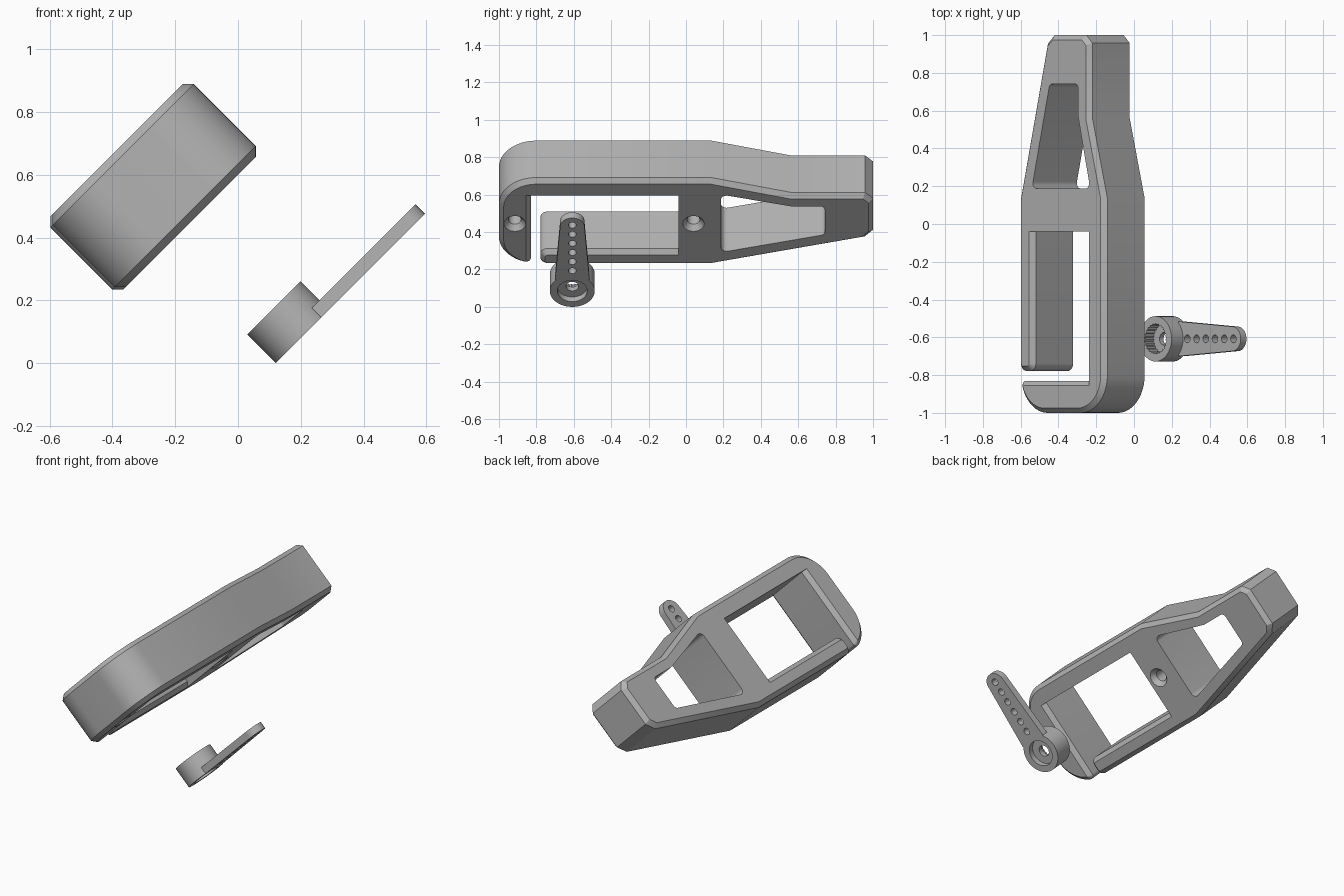
import bpy, bmesh, math
from mathutils import Vector

if "Cube" in bpy.data.objects:
    bpy.data.objects.remove(bpy.data.objects["Cube"])

S = math.sqrt(0.5)
gray = bpy.data.materials.new("plastic_gray")
gray.diffuse_color = (0.45, 0.45, 0.45, 1)
gray.use_nodes = True
gray.node_tree.nodes["Principled BSDF"].inputs["Base Color"].default_value = gray.diffuse_color


def place(y, u, w):
    # parts lie in a plane tilted 45 degrees about y: u along it, w through it
    return ((u - w) * S, y, (u + w) * S)


def rounded(points):
    # points are (y, u, radius); corners become arcs
    out, n = [], len(points)
    for i, (y, u, r) in enumerate(points):
        p = Vector((y, u))
        if r == 0:
            out.append(p)
            continue
        a = (Vector(points[i - 1][:2]) - p).normalized()
        b = (Vector(points[(i + 1) % n][:2]) - p).normalized()
        half = a.angle(b) / 2
        c = p + (a + b).normalized() * (r / math.sin(half))
        t = r / math.tan(half)
        s, e = p + a * t - c, p + b * t - c
        sweep = math.atan2(s.x * e.y - s.y * e.x, s.dot(e))
        k = 12 if r > 0.1 else 8
        for j in range(k + 1):
            ang = math.atan2(s.y, s.x) + sweep * j / k
            out.append(c + Vector((math.cos(ang), math.sin(ang))) * r)
    return out


def inset(loop, dist):
    # move every edge inward by dist(a, b), joining at the line crossings
    n, out = len(loop), []
    for i, p in enumerate(loop):
        q, r = loop[i - 1], loop[(i + 1) % n]
        d1, d2 = (p - q).normalized(), (r - p).normalized()
        n1, n2 = Vector((-d1.y, d1.x)), Vector((-d2.y, d2.x))
        k1, k2 = dist(q, p), dist(p, r)
        det = n1.x * n2.y - n1.y * n2.x
        if abs(det) < 1e-4:
            out.append(p + n1 * k1)
        else:
            out.append(p + Vector((k1 * n2.y - k2 * n1.y, n1.x * k2 - n2.x * k1)) / det)
    return out


def circle(y, u, r, n=32, tooth=0):
    return [Vector((y + (r - tooth * (i % 2)) * math.cos(i * math.tau / n),
                    u + (r - tooth * (i % 2)) * math.sin(i * math.tau / n))) for i in range(n)]


def loft(name, levels):
    # levels are (w, loop) from one cap to the other
    bm = bmesh.new()
    rings = [[bm.verts.new(place(p.x, p.y, w)) for p in loop] for w, loop in levels]
    n = len(rings[0])
    for a, b in zip(rings, rings[1:]):
        for i in range(n):
            j = (i + 1) % n
            bm.faces.new((a[i], a[j], b[j], b[i]))
    bm.faces.new(rings[0])
    bm.faces.new(rings[-1])
    bmesh.ops.recalc_face_normals(bm, faces=bm.faces)
    me = bpy.data.meshes.new(name)
    bm.to_mesh(me)
    bm.free()
    me.materials.append(gray)
    ob = bpy.data.objects.new(name, me)
    bpy.context.collection.objects.link(ob)
    return ob


def combine(target, tool, op='DIFFERENCE'):
    m = target.modifiers.new("bool", 'BOOLEAN')
    m.operation, m.object, m.solver = op, tool, 'EXACT'
    bpy.context.view_layer.objects.active = target
    bpy.ops.object.modifier_apply(modifier=m.name)
    bpy.data.objects.remove(tool)


def smooth(ob):
    bpy.ops.object.select_all(action='DESELECT')
    ob.select_set(True)
    bpy.context.view_layer.objects.active = ob
    bpy.ops.object.shade_smooth_by_angle(angle=math.radians(28))


# bracket body: C-shaped frame with a tapered tail and chamfered rims
W0, W1, C = 0.424, 0.753, 0.025
TOP, BLOCK = 0.417, -0.04
outline = rounded([
    (BLOCK, -0.007, 0), (-0.778, -0.007, 0.04), (-0.778, -0.117, 0.04), (0.135, -0.117, 0),
    (0.955, 0.084, 0), (1, 0.135, 0), (1, 0.372, 0), (0.957, 0.417, 0),
    (0.56, 0.417, 0), (0.135, 0.529, 0), (-1, 0.529, 0.2), (-1, 0.2, 0)])
outline += [Vector((-0.8 + 0.2 * math.cos(a), 0.083 + 0.2 * math.sin(a)))
            for a in (math.radians(180 + 7 * i) for i in range(10))]
p = outline[-1]
tip = rounded([(p.x, p.y, 0), (-0.83, -0.119, 0.0258), (-0.83, TOP, 0), (BLOCK, TOP, 0)])
outline += tip[1:]


def rim(a, b):
    on_top = abs(a.y - TOP) < 1e-5 and abs(b.y - TOP) < 1e-5 and b.x - a.x > 0.5
    on_block = abs(a.x - BLOCK) < 1e-5 and abs(b.x - BLOCK) < 1e-5
    return 0 if on_top or on_block else C


small = inset(outline, rim)
body = loft("bracket_body", [(W0, small), (W0 + C, outline), (W1 - C, outline), (W1, small)])

# tail window
window = rounded([(0.187, -0.012, 0.03), (0.742, 0.122, 0.025), (0.742, 0.335, 0.025),
                  (0.565, 0.335, 0), (0.187, 0.425, 0.03)])
combine(body, loft("window_cutter", [(0.3, window), (0.9, window)]))

# countersunk blind screw holes
for y in (-0.915, 0.04):
    combine(body, loft("screw_cutter", [
        (W0 - 0.01, circle(y, 0.205, 0.058)), (W0, circle(y, 0.205, 0.058)),
        (W0 + 0.03, circle(y, 0.205, 0.034)), (W0 + 0.2, circle(y, 0.205, 0.034))]))
smooth(body)

# lever: round hub with a tapered arm
HY, HU, B0, B1 = -0.608, 0.205, -0.085, 0.044
hub = circle(HY, HU, 0.12, 64)
lever = loft("lever_arm", [(B0, hub), (B1, hub)])
arm = [Vector((HY - 0.092, 0.29)), Vector((HY + 0.092, 0.29))]
arm += [Vector((HY + 0.065 * math.cos(a), 0.692 + 0.065 * math.sin(a)))
        for a in (math.pi * i / 20 for i in range(21))]
combine(lever, loft("arm_part", [(B0, arm), (B0 + 0.043, arm)]), 'UNION')

# hub recess, screw hole and toothed socket
for a, b, loop in ((-0.2, -0.05, circle(HY, HU, 0.08, 48)),
                   (-0.2, 0.2, circle(HY, HU, 0.034)),
                   (-0.02, 0.2, circle(HY, HU, 0.082, 50, 0.007))):
    combine(lever, loft("hub_cutter", [(a, loop), (b, loop)]))

# row of linkage holes
for i in range(6):
    hole = circle(HY, 0.357 + 0.069 * i, 0.021, 24)
    combine(lever, loft("hole_cutter", [(-0.2, hole), (0.1, hole)]))
smooth(lever)
